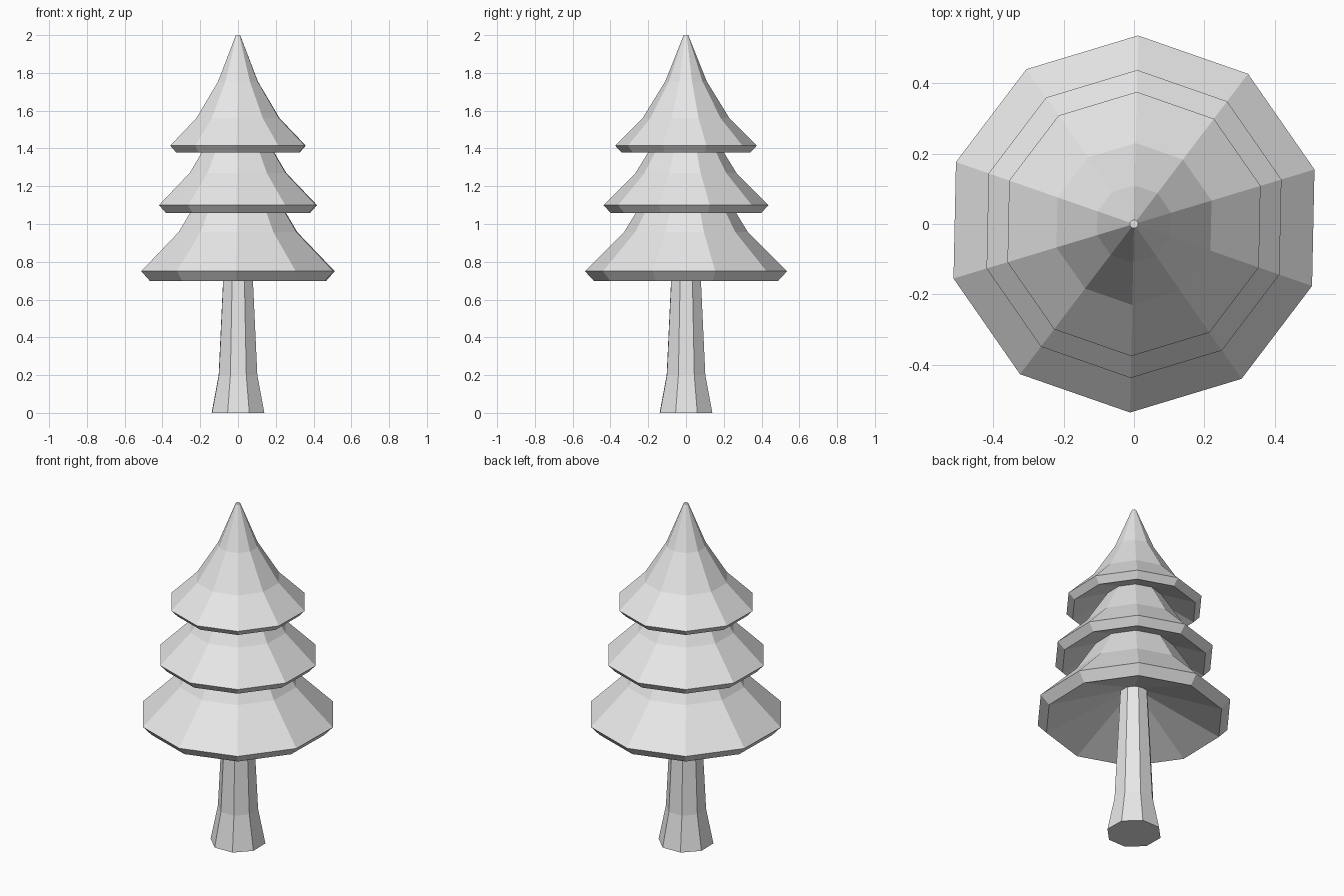
import bpy
import bmesh
from math import cos, sin, radians, tau

cube = bpy.data.objects.get("Cube")
if cube:
    bpy.data.objects.remove(cube, do_unlink=True)

grey = bpy.data.materials.new("light_grey")
grey.use_nodes = True
colour = (0.8, 0.8, 0.8, 1)
grey.diffuse_color = colour
grey.node_tree.nodes["Principled BSDF"].inputs["Base Color"].default_value = colour


def lathe(name, profile, sides, turn):
    """Revolve (radius, height) points into a faceted solid with capped ends."""
    bm = bmesh.new()
    angles = [radians(turn) + tau * i / sides for i in range(sides)]
    rings = [[bm.verts.new((r * cos(a), r * sin(a), z)) for a in angles]
             for r, z in profile]
    for low, high in zip(rings, rings[1:]):
        for i in range(sides):
            j = (i + 1) % sides
            bm.faces.new((low[i], low[j], high[j], high[i]))
    bm.faces.new(rings[0][::-1])
    bm.faces.new(rings[-1])
    bmesh.ops.recalc_face_normals(bm, faces=bm.faces)
    mesh = bpy.data.meshes.new(name)
    bm.to_mesh(mesh)
    bm.free()
    mesh.materials.append(grey)
    obj = bpy.data.objects.new(name, mesh)
    bpy.context.collection.objects.link(obj)
    return obj


# Trunk with a flared foot
lathe("trunk", [(0.15, 0), (0.11, 0.2), (0.085, 0.7), (0.075, 0.9)], 8, -21.5)

# One branch tier: hollow underside, bevelled rim, concave roof, blunt tip
tier = [(0.1, 0.24), (0.91, -0.098), (1, 0), (0.613, 0.387),
        (0.293, 0.907), (0.032, 1.56)]
for name, radius, height in (("lower_branches", 0.535, 0.75),
                             ("middle_branches", 0.437, 1.10),
                             ("upper_branches", 0.375, 1.415)):
    lathe(name, [(r * radius, height + z * radius) for r, z in tier], 10, 16.8)
